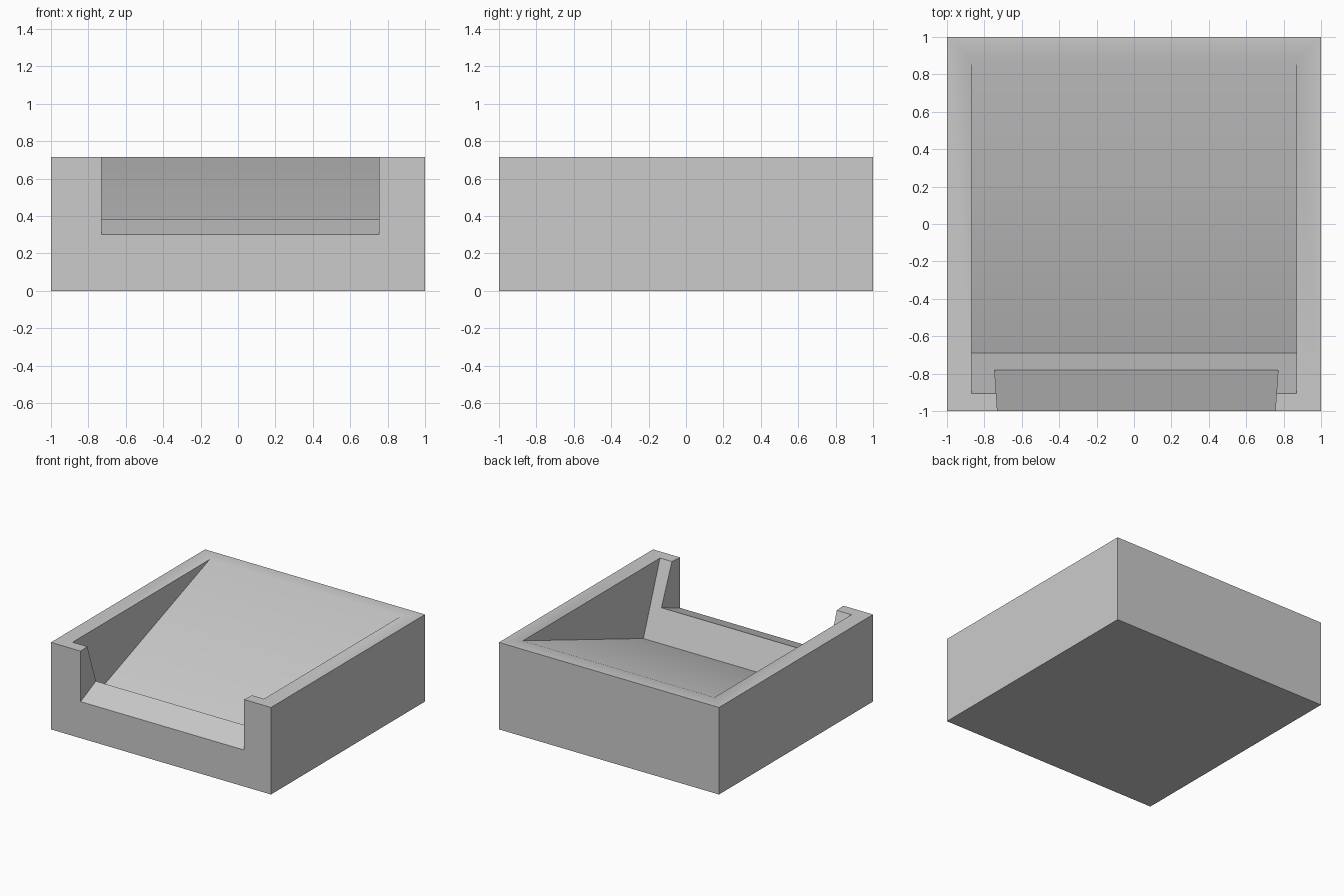
import bpy
import bmesh

default = bpy.data.objects.get("Cube")
if default:
    bpy.data.objects.remove(default, do_unlink=True)

HEIGHT = 0.715
SLOPE = 0.37  # shared tilt of the ramp and the notch floor

grey = bpy.data.materials.new("plain grey")
grey.use_nodes = True
colour = (0.6, 0.6, 0.6, 1)
grey.diffuse_color = colour
grey.node_tree.nodes["Principled BSDF"].inputs["Base Color"].default_value = colour


def prism(name, profile, half_width, centre=0.0):
    """Extrude a (y, z) profile across x; half_width is a function of y."""
    bm = bmesh.new()
    rings = [[bm.verts.new((centre + side * half_width(y), y, z)) for y, z in profile]
             for side in (-1, 1)]
    bm.faces.new(rings[0])
    bm.faces.new(rings[1])
    for i in range(len(profile)):
        j = (i + 1) % len(profile)
        bm.faces.new((rings[0][i], rings[0][j], rings[1][j], rings[1][i]))
    bmesh.ops.recalc_face_normals(bm, faces=bm.faces)
    mesh = bpy.data.meshes.new(name)
    bm.to_mesh(mesh)
    bm.free()
    mesh.materials.append(grey)
    obj = bpy.data.objects.new(name, mesh)
    bpy.context.collection.objects.link(obj)
    return obj


# Solid block
block = prism("tray_block", [(-1, 0), (1, 0), (1, HEIGHT), (-1, HEIGHT)], lambda y: 1.0)

# Tilted pocket: long ramp at the back, steep wall at the front
over = 0.1
valley_y, ramp_top_y, wall_top_y = -0.69, 0.875, -0.905
valley_z = HEIGHT - (ramp_top_y - valley_y) * SLOPE
wall_run = (valley_y - wall_top_y) / (HEIGHT - valley_z)
pocket = prism("pocket_cutter", [
    (valley_y, valley_z),
    (ramp_top_y + over / SLOPE, HEIGHT + over),
    (wall_top_y - over * wall_run, HEIGHT + over),
], lambda y: 0.87)

# Front opening, slightly narrower towards the outside
notch = prism("notch_cutter", [
    (-1.1, 0.30 - 0.1 * SLOPE),
    (-0.6, 0.30 + 0.4 * SLOPE),
    (-0.6, 1),
    (-1.1, 1),
], lambda y: 0.7425 + (y + 1) * 0.068, centre=0.0125)

# Cut both shapes out of the block
bpy.ops.object.select_all(action="DESELECT")
block.select_set(True)
bpy.context.view_layer.objects.active = block
for cutter in (pocket, notch):
    cutter.hide_render = True
    mod = block.modifiers.new(cutter.name, "BOOLEAN")
    mod.operation = "DIFFERENCE"
    mod.solver = "EXACT"
    mod.object = cutter
    bpy.ops.object.modifier_apply(modifier=mod.name)
    bpy.data.objects.remove(cutter, do_unlink=True)

bpy.ops.object.shade_smooth_by_angle(angle=0.5236)
